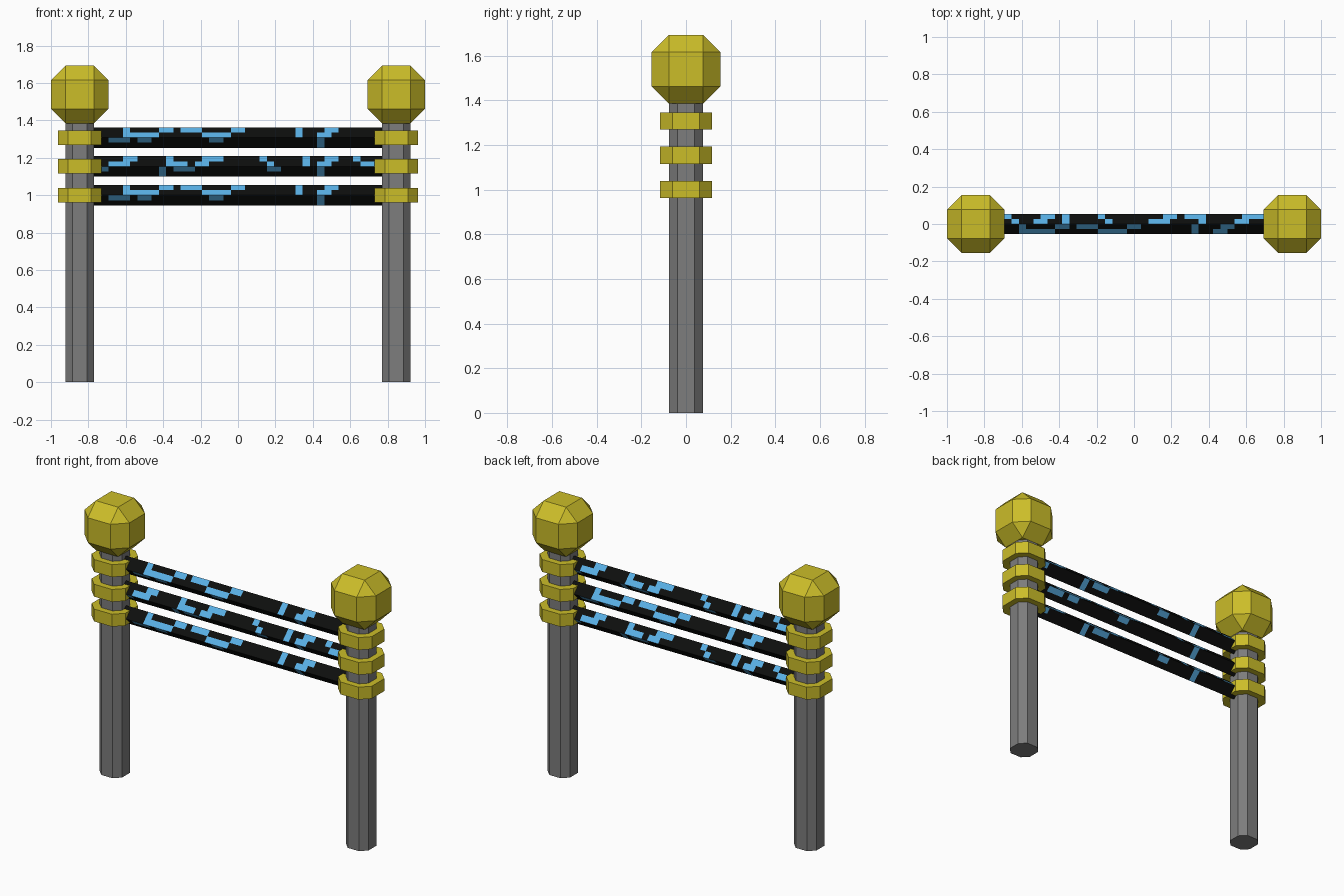
import bpy, bmesh, math
from mathutils import Vector, Matrix

if "Cube" in bpy.data.objects:
    bpy.data.objects.remove(bpy.data.objects["Cube"])

U = 1 / 13  # modelling unit: half the post width


def material(name, rgb):
    m = bpy.data.materials.new(name)
    m.diffuse_color = (*rgb, 1)
    m.use_nodes = True
    m.node_tree.nodes["Principled BSDF"].inputs["Base Color"].default_value = m.diffuse_color
    return m


GOLD = material("gold", (0.60, 0.51, 0.022))
GREY = material("grey", (0.205, 0.205, 0.205))
BLACK = material("black", (0.004, 0.0045, 0.004))
BLUE = material("sky blue", (0.10, 0.43, 0.78))


def finish(name, bm, mats, loc):
    me = bpy.data.meshes.new(name)
    bm.to_mesh(me)
    bm.free()
    for m in mats:
        me.materials.append(m)
    ob = bpy.data.objects.new(name, me)
    ob.location = Vector(loc) * U
    bpy.context.collection.objects.link(ob)
    return ob


def hull(name, points, mat, loc):
    """Convex solid from a point set, with flat regions merged."""
    bm = bmesh.new()
    for p in points:
        bm.verts.new(Vector(p) * U)
    bmesh.ops.convex_hull(bm, input=bm.verts)
    bmesh.ops.dissolve_limit(bm, angle_limit=0.01, verts=bm.verts, edges=bm.edges)
    bmesh.ops.recalc_face_normals(bm, faces=bm.faces)
    return finish(name, bm, [mat], loc)


def prism(r, h, z0, z1):
    """Octagon with flats at distance r and half-width h."""
    return [(sx * a, sy * b, z) for sx in (-1, 1) for sy in (-1, 1)
            for a, b in ((r, h), (h, r)) for z in (z0, z1)]


KNOB = [(sx * a, sy * b, sz * c) for sx in (-1, 1) for sy in (-1, 1) for sz in (-1, 1)
        for a, b, c in ((2, 1, 1), (1, 2, 1), (1, 1, 2))]

# posts with round knobs and collars
for side, x in (("left", -11), ("right", 11)):
    hull(f"post_{side}", prism(1, 0.5, 0, 18.2), GREY, (x, 0, 0))
    hull(f"knob_{side}", KNOB, GOLD, (x, 0, 20))
    for z in (13, 15, 17):
        hull(f"collar_{side}_{z}", prism(1.5, 0.8, -0.5, 0.5), GOLD, (x, 0, z))

# blue squares on each bar face: upper row, lower row (columns seen from outside)
MARKS = {
    "front_top": ({4, 9, 10, 12, 13, 14, 19, 20, 28, 32, 33},
                  {4, 5, 6, 7, 8, 15, 16, 17, 18, 28, 31, 32}),
    "front_low": ({2, 3, 4, 6, 7, 16, 17, 31}, {31}),
    "back_top": ({4, 5, 10, 15, 16, 17, 23, 29, 32, 33, 36},
                 {2, 3, 4, 10, 11, 12, 14, 15, 24, 29, 31, 32, 37, 38}),
    "back_low": ({1, 9, 11, 12, 13, 24, 25, 31}, {9, 31}),
}
R = math.sqrt(0.5)


def bar(name, z, turn):
    """Square bar standing on its edge, each side split in 2 x 40 cells."""
    bm = bmesh.new()
    for face, rows in MARKS.items():
        s = 1 if face.startswith("front") else -1
        top, bottom = ((R, 0), (0, -R)) if face.endswith("top") else ((0, -R), (-R, 0))
        if face.endswith("top"):
            start, end = Vector((0, R)), Vector((-R, 0))
        else:
            start, end = Vector((-R, 0)), Vector((0, -R))
        for r, marked in enumerate(rows):
            a, b = start.lerp(end, r / 2), start.lerp(end, (r + 1) / 2)
            for c in range(40):
                x0, x1 = -10 + c / 2, -9.5 + c / 2
                quad = [(x0, b), (x1, b), (x1, a), (x0, a)]
                f = bm.faces.new([bm.verts.new((s * x * U, s * p.x * U, p.y * U))
                                  for x, p in quad])
                f.material_index = int(c in marked)
    bmesh.ops.remove_doubles(bm, verts=bm.verts, dist=1e-5)
    bmesh.ops.holes_fill(bm, edges=bm.edges)
    bmesh.ops.recalc_face_normals(bm, faces=bm.faces)
    if turn:
        bm.transform(Matrix.Rotation(math.pi, 4, 'Z'))
    finish(name, bm, [BLACK, BLUE], (0, 0, z))


# three bars, the middle one turned end for end
bar("bar_lower", 13, False)
bar("bar_middle", 15, True)
bar("bar_upper", 17, False)
